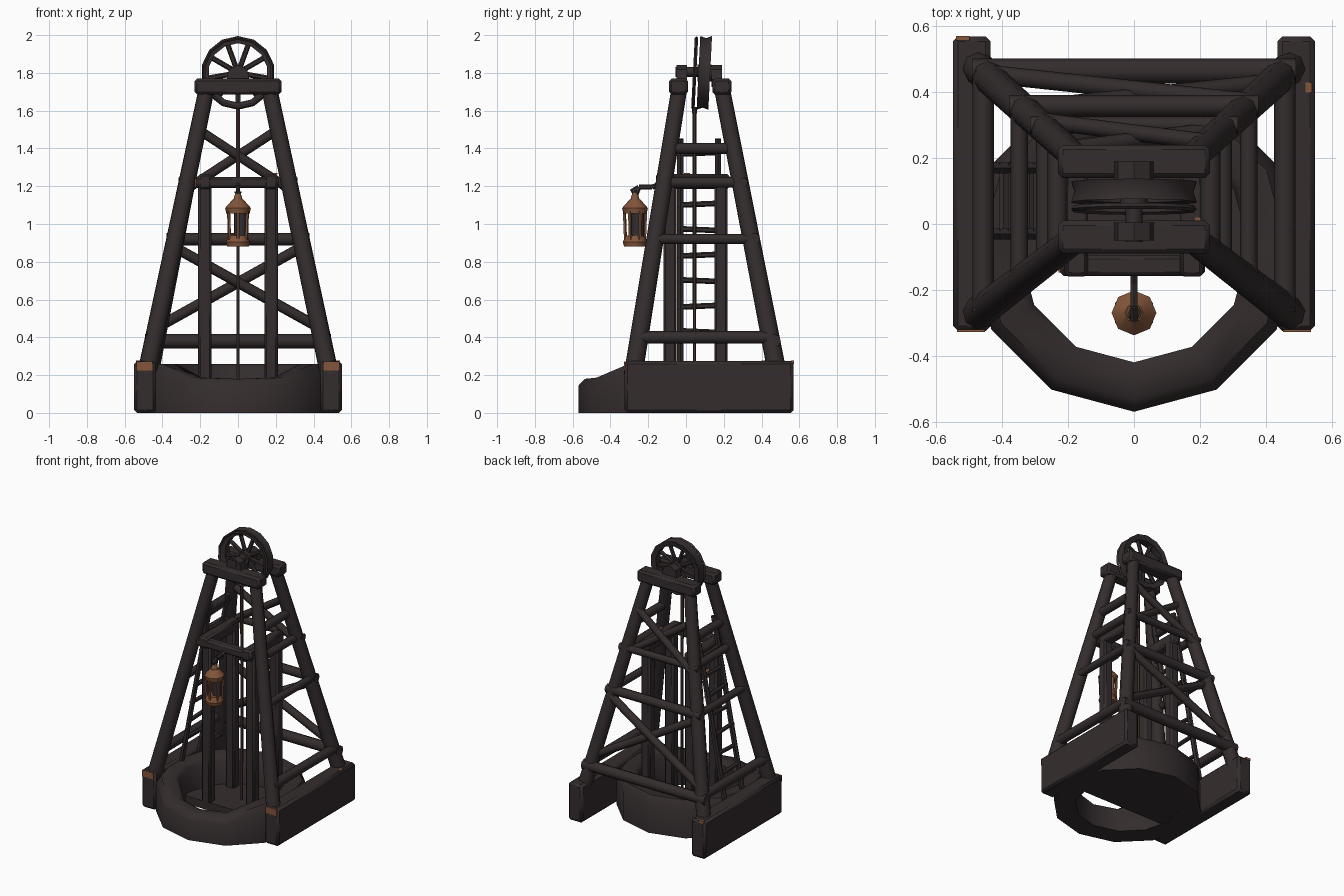
import bpy, bmesh, math
from mathutils import Vector

if "Cube" in bpy.data.objects:
    bpy.data.objects.remove(bpy.data.objects["Cube"])


def material(name, rgb):
    m = bpy.data.materials.new(name)
    m.diffuse_color = (*rgb, 1)
    m.use_nodes = True
    m.node_tree.nodes["Principled BSDF"].inputs["Base Color"].default_value = m.diffuse_color
    return m


WOOD = material("dark_wood", (0.034, 0.0255, 0.0265))
ROPE = material("rope_brown", (0.05, 0.031, 0.025))
RUST = material("rusty_copper", (0.225, 0.092, 0.043))
GLASS = material("dark_glass", (0.03, 0.027, 0.032))


def finish(name, bm, mat, bevel=0.0):
    bmesh.ops.recalc_face_normals(bm, faces=bm.faces)
    me = bpy.data.meshes.new(name)
    bm.to_mesh(me)
    bm.free()
    me.materials.append(mat)
    ob = bpy.data.objects.new(name, me)
    bpy.context.collection.objects.link(ob)
    if bevel:
        mod = ob.modifiers.new("worn_edges", 'BEVEL')
        mod.width = bevel
        mod.segments = 1
    bpy.ops.object.select_all(action='DESELECT')
    ob.select_set(True)
    bpy.context.view_layer.objects.active = ob
    bpy.ops.object.shade_smooth_by_angle(angle=math.radians(50))
    return ob


def box(name, lo, hi, mat=WOOD, bevel=0.012):
    lo, hi = Vector(lo), Vector(hi)
    bm = bmesh.new()
    bmesh.ops.create_cube(bm, size=1)
    for v in bm.verts:
        v.co = (lo + hi) / 2 + v.co * (hi - lo)
    return finish(name, bm, mat, bevel)


def pole(name, a, b, r, sides=8, mat=WOOD, r2=None):
    """Round or faceted bar from a to b."""
    a, b = Vector(a), Vector(b)
    bm = bmesh.new()
    bmesh.ops.create_cone(bm, cap_ends=True, segments=sides, radius1=r,
                          radius2=r if r2 is None else r2, depth=(b - a).length)
    rot = (b - a).to_track_quat('Z', 'Y').to_matrix()
    for v in bm.verts:
        v.co = (a + b) / 2 + rot @ v.co
    return finish(name, bm, mat)


def ring(name, section, count, place, mat=WOOD):
    """Closed loop: place(angle, point) puts each section point."""
    bm = bmesh.new()
    loops = [[bm.verts.new(place(2 * math.pi * i / count, p)) for p in section]
             for i in range(count)]
    n = len(section)
    for i in range(count):
        p, q = loops[i], loops[(i + 1) % count]
        for j in range(n):
            bm.faces.new((p[j], p[(j + 1) % n], q[(j + 1) % n], q[j]))
    return finish(name, bm, mat)


def lerp(a, b, z):
    return Vector(a).lerp(Vector(b), (z - a[2]) / (b[2] - a[2]))


# Ends of the right legs; left side mirrors x
FRONT = ((0.485, -0.28, 0.2), (0.165, -0.035, 1.72))
BACK = ((0.485, 0.485, 0.2), (0.165, 0.19, 1.72))


def at(leg, side, z):
    p = lerp(*leg, z)
    return Vector((p.x * side, p.y, p.z))


# Sills, legs, rails and inner frame, mirrored
for s, tag in ((1, "right"), (-1, "left")):
    x0, x1 = sorted((s * 0.435, s * 0.55))
    box(f"{tag}_sill", (x0, -0.325, 0), (x1, 0.57, 0.275), bevel=0.016)
    x0, x1 = sorted((s * 0.452, s * 0.538))
    box(f"{tag}_sill_cap", (x0, -0.328, 0.225), (x1, -0.32, 0.272), RUST, 0)
    for leg, part in ((FRONT, "front"), (BACK, "back")):
        pole(f"{tag}_{part}_leg", at(leg, s, 0.2), at(leg, s, 1.72), 0.05, 8, r2=0.042)
    # Lower rails overshoot the legs, upper ones sit between them
    for z, r, over in ((0.4, 0.033, 0.02), (0.92, 0.026, 0.02),
                       (1.22, 0.028, 0), (1.4, 0.03, 0)):
        push = Vector((s * 0.75 * over, 0, 0))
        ext = Vector((0, over, 0))
        pole(f"{tag}_side_rail", at(FRONT, s, z) + push - ext,
             at(BACK, s, z) + push + ext, r)
    # Inner shaft posts and the beam over them
    for y, part in ((-0.085, "front"), (0.185, "back")):
        box(f"{tag}_{part}_post", (s * 0.175 - 0.036, y - 0.035, 0.03),
            (s * 0.175 + 0.036, y + 0.035, 1.24))
    box(f"{tag}_post_beam", (s * 0.175 - 0.036, -0.16, 1.185),
        (s * 0.175 + 0.036, 0.23, 1.265))

# Small rusty spots on beam ends
box("left_sill_back_cap", (-0.54, 0.557, 0.26), (-0.5, 0.571, 0.277), RUST, 0)
box("right_sill_chip", (0.52, 0.4, 0.272), (0.54, 0.43, 0.277), RUST, 0)
box("right_beam_chip", (0.185, -0.01, 1.262), (0.21, 0.02, 1.269), RUST, 0)
box("front_crossbar", (-0.225, -0.158, 1.19), (0.215, -0.095, 1.25))
box("crossbar_end_cap", (-0.229, -0.148, 1.197), (-0.222, -0.105, 1.24), RUST, 0)

# Back rails and crossed braces
for i, (z, r) in enumerate(((0.38, 0.038), (0.92, 0.033), (1.22, 0.026))):
    a, b = at(BACK, -1, z), at(BACK, 1, z)
    out = Vector((0.045, 0, 0))
    rear = Vector((0, 0.014, 0))
    pole(f"back_rail_{i}", a - out + rear, b + out + rear, r)
for lo, hi, r, tag in ((0.45, 0.88, 0.028, "lower"), (1.18, 1.5, 0.025, "upper")):
    for s in (1, -1):
        shift = Vector((0, 0.006 + 0.012 * s, 0))
        pole(f"{tag}_back_brace", at(BACK, -s, lo) + shift, at(BACK, s, hi) + shift, r)

# Leaning ladder on the left
LOW, HIGH = (-0.43, 0, 0.25), (-0.2, 0, 1.45)
for y in (-0.03, 0.17):
    pole("ladder_rail", Vector(LOW) + Vector((0, y, 0)),
         Vector(HIGH) + Vector((0, y, 0)), 0.019, 6)
for i in range(8):
    p = lerp(LOW, HIGH, 0.43 + 0.135 * i)
    tilt = 0.005 * (-1) ** i
    pole("ladder_rung", p + Vector((0, -0.045, tilt)), p + Vector((0, 0.185, -tilt)), 0.015, 6)


# Twelve-sided well curb, lower at the front
def curb_place(t, p):
    r, k = p
    c = -math.cos(t)
    rise = min(1, max(0, (c + 0.9) / 0.4))
    return (r * math.sin(t), -0.07 + r * c, k * (0.18 + 0.08 * rise))


ring("well_curb", ((0.50, 0), (0.50, 0.8), (0.465, 1), (0.38, 1), (0.35, 0.9), (0.35, 0)),
     12, curb_place)

# Half floor behind the opening
bm = bmesh.new()
pts = [(-0.42, -0.12), (0.42, -0.12)]
pts += [(0.47 * math.cos(math.radians(a)), -0.07 + 0.47 * math.sin(math.radians(a)))
        for a in range(0, 181, 30)]
face = bm.faces.new([bm.verts.new((x, y, 0.003)) for x, y in pts])
ext = bmesh.ops.extrude_face_region(bm, geom=[face])
for v in ext["geom"]:
    if isinstance(v, bmesh.types.BMVert):
        v.co.z = 0.06
finish("well_floor", bm, WOOD)

# Head beams with bearing blocks
for y in (-0.04, 0.19):
    box("head_beam", (-0.23, y - 0.05, 1.685), (0.23, y + 0.05, 1.77), bevel=0.014)
for y in (-0.02, 0.165):
    pole("bearing_block", (0, y - 0.03, 1.78), (0, y + 0.025, 1.78), 0.062, 7)
pole("axle", (0, -0.055, 1.805), (0, 0.185, 1.805), 0.026)


# Pulley wheel: rim, hub and spokes, leaning slightly back
def wheel_place(t, p):
    return (p[0] * math.sin(t), p[1] + 0.05 * p[0] * math.cos(t), 1.8 + p[0] * math.cos(t))


ring("wheel_rim", ((0.157, 0.073), (0.157, 0.122), (0.195, 0.128),
                   (0.184, 0.098), (0.195, 0.066)), 14, wheel_place)
ring("rope_loop", ((0.176, 0.045), (0.186, 0.055), (0.194, 0.045), (0.186, 0.037)),
     14, wheel_place)
pole("wheel_hub", (0, 0.06, 1.8), (0, 0.135, 1.8), 0.045, 10)
for i in range(9):
    t = 2 * math.pi * (i + 0.5) / 9
    pole("wheel_spoke", wheel_place(t, (0.03, 0.098)), wheel_place(t, (0.168, 0.098)), 0.014, 6)

# Hoisting rope
pole("hoist_rope", (0, 0.045, 0.05), (0, 0.045, 1.62), 0.008, 6, ROPE, 0.012)

# Lantern and its hook
HX, HY = 0, -0.27
for a, b in (((0, -0.12, 1.22), (0, -0.18, 1.195)), ((0, -0.18, 1.195), (0, -0.25, 1.195)),
             ((0, -0.25, 1.195), (0, -0.29, 1.17)), ((0, -0.25, 1.195), (0, HY, 1.14))):
    pole("lantern_hook", a, b, 0.013, 6)


def lantern_part(name, z0, z1, r0, r1, mat=RUST, sides=8):
    pole(name, (HX, HY, z0), (HX, HY, z1), r0, sides, mat, r1)


lantern_part("lantern_base", 0.88, 0.905, 0.058, 0.064)
lantern_part("lantern_tray", 0.905, 0.94, 0.064, 0.05)
pole("lantern_glass", (0.014, HY + 0.014, 0.935), (0.014, HY + 0.014, 1.07), 0.034, 8, GLASS)
lantern_part("lantern_eave", 1.055, 1.085, 0.062, 0.068)
lantern_part("lantern_roof", 1.085, 1.13, 0.068, 0.028)
lantern_part("lantern_cap", 1.13, 1.165, 0.024, 0.014)
lantern_part("lantern_cap_top", 1.165, 1.172, 0.018, 0.018, GLASS)
for i in range(6):
    t = math.pi * (2 * i + 1) / 6
    x, y = math.cos(t), math.sin(t)
    pole("lantern_bar", (0.051 * x, HY + 0.051 * y, 0.915),
         (0.057 * x, HY + 0.057 * y, 1.07), 0.009, 5, RUST)
